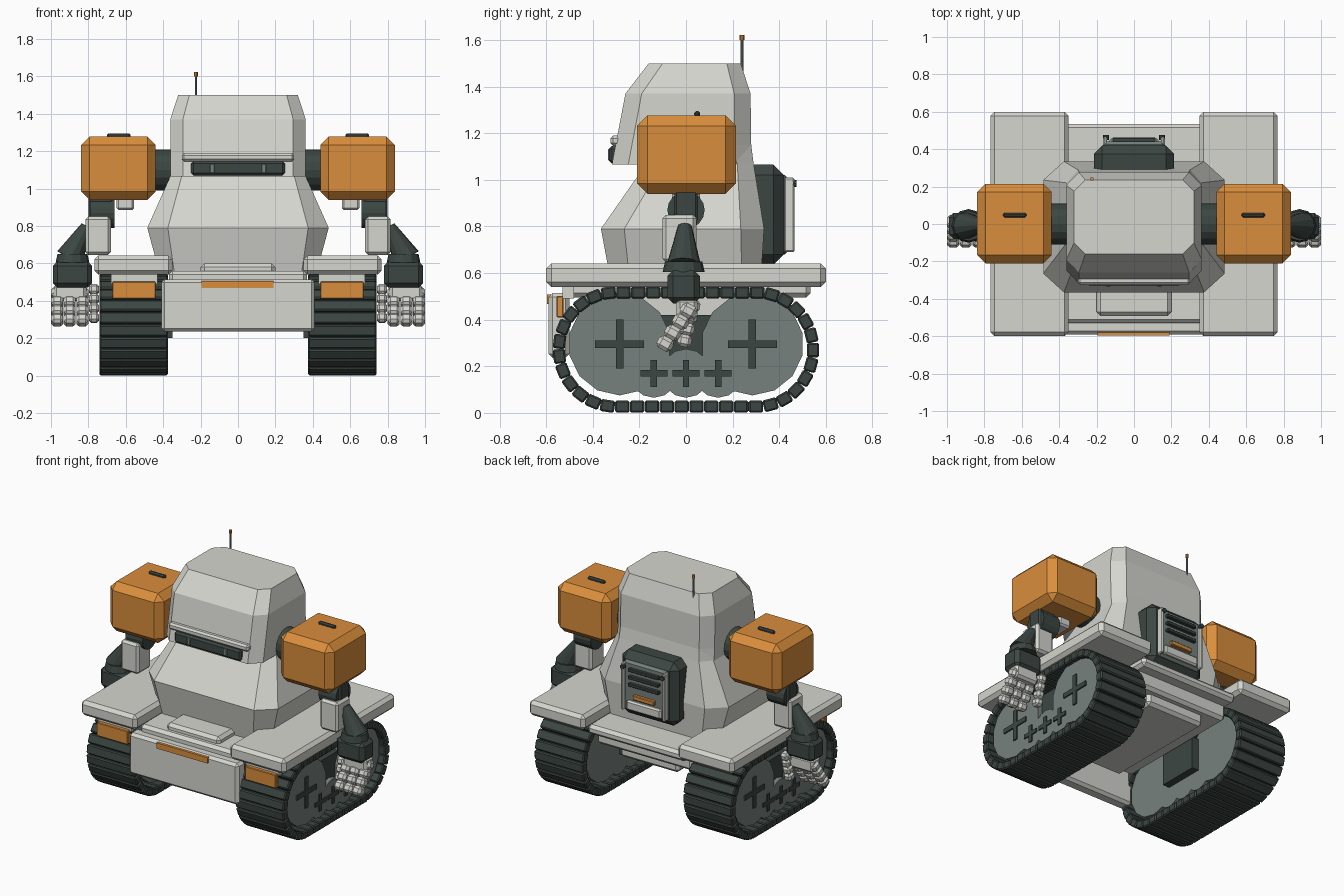
import bpy, bmesh, math
from mathutils import Vector, Matrix

if "Cube" in bpy.data.objects:
    bpy.data.objects.remove(bpy.data.objects["Cube"], do_unlink=True)


def material(name, rgb):
    m = bpy.data.materials.new(name)
    m.use_nodes = True
    m.diffuse_color = (*rgb, 1)
    m.node_tree.nodes["Principled BSDF"].inputs["Base Color"].default_value = (*rgb, 1)
    return m


LIGHT = material("light grey", (0.66, 0.67, 0.62))
DARK = material("dark green grey", (0.045, 0.062, 0.055))
MID = material("wheel grey", (0.18, 0.22, 0.205))
ORANGE = material("orange", (0.70, 0.27, 0.045))


def finish(name, bm, mat):
    bmesh.ops.recalc_face_normals(bm, faces=bm.faces)
    me = bpy.data.meshes.new(name)
    bm.to_mesh(me)
    bm.free()
    me.materials.append(mat)
    ob = bpy.data.objects.new(name, me)
    bpy.context.collection.objects.link(ob)
    return ob


def add_box(bm, centre, size, bevel=0.0, tilt=0.0):
    """Bevelled box, tilted about x."""
    part = bmesh.new()
    bmesh.ops.create_cube(part, size=1, matrix=Matrix.Diagonal((*size, 1)))
    if bevel:
        bmesh.ops.bevel(part, geom=part.edges[:], offset=bevel, segments=1, affect='EDGES')
    part.transform(Matrix.Translation(centre) @ Matrix.Rotation(tilt, 4, 'X'))
    tmp = bpy.data.meshes.new("tmp")
    part.to_mesh(tmp)
    part.free()
    bm.from_mesh(tmp)
    bpy.data.meshes.remove(tmp)


def box(name, mat, xs, ys, zs, bevel=0.0):
    """Box from its x, y and z ranges."""
    lo, hi = Vector((xs[0], ys[0], zs[0])), Vector((xs[1], ys[1], zs[1]))
    size = hi - lo
    bm = bmesh.new()
    add_box(bm, (lo + hi) / 2, [abs(v) for v in size], bevel)
    return finish(name, bm, mat)


def rod(name, mat, p, q, r1, r2, sides=12):
    p, q = Vector(p), Vector(q)
    d = q - p
    bm = bmesh.new()
    bmesh.ops.create_cone(bm, cap_ends=True, segments=sides, radius1=r1, radius2=r2, depth=d.length,
                          matrix=Matrix.Translation((p + q) / 2) @ d.to_track_quat('Z', 'Y').to_matrix().to_4x4())
    return finish(name, bm, mat)


def loft(name, mat, sections):
    """Stacked chamfered rectangles: z, half width, front y, back y, chamfer x, chamfer y."""
    bm = bmesh.new()
    rings = []
    for z, w, f, b, cx, cy in sections:
        pts = [(w, f + cy), (w, b - cy), (w - cx, b), (cx - w, b),
               (-w, b - cy), (-w, f + cy), (cx - w, f), (w - cx, f)]
        rings.append([bm.verts.new((x, y, z)) for x, y in pts])
    for a, c in zip(rings, rings[1:]):
        for i in range(8):
            j = (i + 1) % 8
            bm.faces.new((a[i], a[j], c[j], c[i]))
    bm.faces.new(rings[0])
    bm.faces.new(rings[-1])
    return finish(name, bm, mat)


# Torso and head
loft("torso", LIGHT, [(0.55, 0.42, -0.32, 0.32, 0.08, 0.08), (0.79, 0.485, -0.365, 0.335, 0.11, 0.1),
                      (1.07, 0.36, -0.17, 0.29, 0.06, 0.07), (1.15, 0.355, -0.17, 0.28, 0.06, 0.07)])
loft("head", LIGHT, [(1.065, 0.362, -0.318, 0.287, 0.067, 0.07), (1.15, 0.362, -0.302, 0.28, 0.067, 0.07),
                     (1.37, 0.362, -0.26, 0.277, 0.067, 0.07), (1.5, 0.32, -0.16, 0.235, 0.06, 0.06)])
box("visor", DARK, (-0.25, 0.25), (-0.33, -0.25), (1.07, 1.145), 0.012)
box("brow", LIGHT, (-0.3, 0.3), (-0.325, -0.25), (1.145, 1.19), 0.012)
for s in (-1, 1):
    box("visor_divider", MID, (s * 0.125, s * 0.15), (-0.335, -0.3), (1.082, 1.132), 0.004)
rod("antenna", MID, (-0.225, 0.24, 1.45), (-0.225, 0.24, 1.61), 0.006, 0.006, 8)
rod("antenna_tip", ORANGE, (-0.225, 0.24, 1.6), (-0.225, 0.24, 1.622), 0.01, 0.01, 8)

# Backpack with vented plate
box("backpack", DARK, (-0.215, 0.215), (0.24, 0.42), (0.635, 1.065), 0.045)
box("backpack_plate", MID, (-0.165, 0.165), (0.4, 0.44), (0.68, 1.02), 0.015)
for z in (0.87, 0.92, 0.97):
    box("vent_slot", DARK, (-0.115, 0.115), (0.43, 0.462), (z - 0.011, z + 0.011), 0.004)
box("backpack_light", ORANGE, (-0.08, 0.08), (0.43, 0.46), (0.775, 0.805), 0.004)
box("plate_foot", LIGHT, (-0.13, 0.13), (0.43, 0.46), (0.695, 0.76), 0.01)
for s in (-1, 1):
    box("plate_rail", LIGHT, (s * 0.145, s * 0.165), (0.42, 0.465), (0.69, 1.01), 0.006)
    rod("plate_bolt", DARK, (s * 0.15, 0.45, 0.985), (s * 0.15, 0.475, 0.985), 0.015, 0.015, 8)

# Chassis and deck
box("deck", LIGHT, (-0.37, 0.37), (-0.53, 0.535), (0.495, 0.56), 0.02)
box("chassis", LIGHT, (-0.36, 0.36), (-0.45, 0.45), (0.4, 0.52), 0.02)
box("belly", LIGHT, (-0.22, 0.22), (-0.4, 0.4), (0.33, 0.42), 0.02)
box("front_panel", LIGHT, (-0.41, 0.41), (-0.59, -0.5), (0.235, 0.515), 0.018)
box("front_light", ORANGE, (-0.195, 0.19), (-0.597, -0.58), (0.468, 0.507))
box("front_step", LIGHT, (-0.2, 0.2), (-0.49, -0.3), (0.54, 0.6), 0.02)

# Track running gear
R, HALF, CZ = 0.245, 0.3, 0.272
SHOES = 43
PERIM = 4 * HALF + 2 * math.pi * R


def track_point(d):
    """Point and tangent angle on the loop, clockwise from the top front."""
    d %= PERIM
    arc = math.pi * R
    if d < 2 * HALF:
        return -HALF + d, CZ + R, 0
    d -= 2 * HALF
    if d < arc:
        a = d / R
        return HALF + R * math.sin(a), CZ + R * math.cos(a), -a
    d -= arc
    if d < 2 * HALF:
        return HALF - d, CZ - R, math.pi
    a = (d - 2 * HALF) / R
    return -HALF - R * math.sin(a), CZ - R * math.cos(a), math.pi - a


for s in (-1, 1):
    side = "left" if s > 0 else "right"
    bm = bmesh.new()
    for i in range(SHOES):
        y, z, a = track_point((i + 0.5) * PERIM / SHOES)
        add_box(bm, (s * 0.558, y, z), (0.365, PERIM / SHOES * 0.97, 0.052), 0.007, a)
    finish(side + "_track", bm, DARK)
    box(side + "_axle_box", DARK, (s * 0.35, s * 0.68), (-0.14, 0.14), (0.2, 0.42))
    wheels = [(y, 0.295, 0.22, 0.105, 0.032) for y in (-0.285, 0.285)]
    wheels += [(y, 0.17, 0.105, 0.058, 0.027) for y in (-0.138, 0, 0.138)]
    for y, z, r, arm, t in wheels:
        rod(side + "_wheel", MID, (s * 0.4, y, z), (s * 0.71, y, z), r, r, 14)
        for ay, az in ((arm, t / 2), (t / 2, arm)):
            box(side + "_wheel_cross", DARK, (s * 0.70, s * 0.719), (y - ay, y + ay), (z - az, z + az))
    box(side + "_fender", LIGHT, (s * 0.35, s * 0.768), (-0.6, 0.6), (0.54, 0.642), 0.022)
    box(side + "_headlight", ORANGE, (s * 0.44, s * 0.672), (-0.555, -0.525), (0.41, 0.502), 0.004)
    box(side + "_headlight_mount", LIGHT, (s * 0.43, s * 0.68), (-0.53, -0.48), (0.49, 0.55))

# Arms and hands
for s in (-1, 1):
    side = "left" if s > 0 else "right"
    rod(side + "_shoulder_joint", DARK, (s * 0.3, 0, 1.1), (s * 0.47, 0, 1.1), 0.11, 0.11, 16)
    box(side + "_shoulder", ORANGE, (s * 0.44, s * 0.84), (-0.21, 0.215), (0.94, 1.277), 0.045)
    box(side + "_shoulder_handle", DARK, (s * 0.575, s * 0.7), (0.035, 0.06), (1.27, 1.295), 0.008)
    box(side + "_shoulder_clip", LIGHT, (s * 0.555, s * 0.65), (-0.06, 0.06), (0.885, 0.95), 0.012)
    rod(side + "_elbow", DARK, (s * 0.66, 0, 0.87), (s * 0.79, 0, 0.87), 0.08, 0.08, 16)
    box(side + "_upper_arm", DARK, (s * 0.67, s * 0.8), (-0.05, 0.05), (0.82, 0.96), 0.01)
    box(side + "_elbow_cover", LIGHT, (s * 0.68, s * 0.815), (-0.1, 0.045), (0.645, 0.85), 0.015)
    rod(side + "_forearm", DARK, (s * 0.9, -0.01, 0.63), (s * 0.81, -0.005, 0.8), 0.075, 0.03, 12)
    rod(side + "_collar", DARK, (s * 0.885, -0.01, 0.605), (s * 0.885, -0.01, 0.65), 0.09, 0.08, 12)
    box(side + "_wrist", DARK, (s * 0.78, s * 0.99), (-0.08, 0.06), (0.47, 0.612), 0.025)
    box(side + "_palm", LIGHT, (s * 0.81, s * 0.985), (-0.04, 0.05), (0.4, 0.49), 0.015)
    bm = bmesh.new()
    for x in (0.832, 0.9, 0.967):
        for k in range(4):
            add_box(bm, (s * x, 0.01 - 0.033 * k, 0.438 - 0.047 * k), (0.064, 0.07, 0.058), 0.015, -0.5)
    for k in range(4):
        add_box(bm, (s * 0.77, 0.03 - 0.012 * k, 0.46 - 0.05 * k), (0.055, 0.06, 0.054), 0.014, -0.2)
    finish(side + "_fingers", bm, LIGHT)
